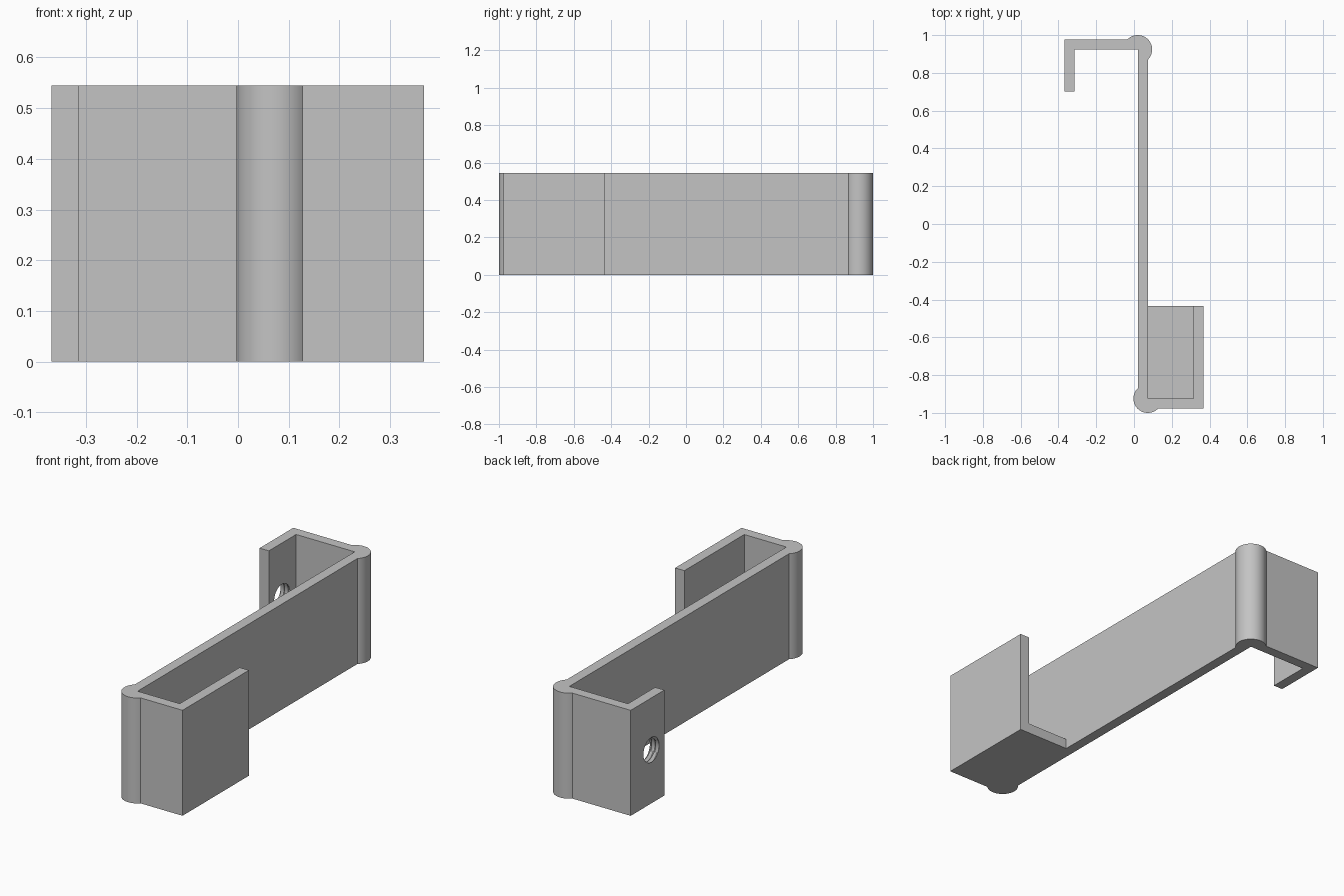
import bpy, bmesh
from math import asin, cos, sin, pi, tau, radians

default = bpy.data.objects.get("Cube")
if default:
    bpy.data.objects.remove(default, do_unlink=True)

HEIGHT = 0.545
WALL = 0.053          # sheet thickness
RADIUS = 0.076        # corner bead radius

grey = bpy.data.materials.new("plain_grey")
grey.use_nodes = True
colour = (0.55, 0.55, 0.55, 1)
grey.diffuse_color = colour
grey.node_tree.nodes["Principled BSDF"].inputs["Base Color"].default_value = colour


def make_object(name, bm):
    bmesh.ops.recalc_face_normals(bm, faces=bm.faces[:])
    mesh = bpy.data.meshes.new(name)
    bm.to_mesh(mesh)
    bm.free()
    mesh.materials.append(grey)
    obj = bpy.data.objects.new(name, mesh)
    bpy.context.collection.objects.link(obj)
    return obj


def prism(name, outline, height):
    bm = bmesh.new()
    face = bm.faces.new([bm.verts.new((x, y, 0)) for x, y in outline])
    top = bmesh.ops.extrude_face_region(bm, geom=[face])["geom"]
    bmesh.ops.translate(bm, vec=(0, 0, height),
                        verts=[v for v in top if isinstance(v, bmesh.types.BMVert)])
    return make_object(name, bm)


def bead(centre, start, end, steps=40):
    """Round bead wrapping the outside of a corner."""
    angles = [start + (end - start) * i / steps for i in range(steps + 1)]
    return [(centre[0] + RADIUS * cos(a), centre[1] + RADIUS * sin(a)) for a in angles]


# Bracket: long web, two hooked ends and a bead on each corner
front, back = (0.073, -0.924), (0.02, 0.924)
right, left = 0.367, -0.368
front_tip, back_tip = -0.435, 0.702
meet = asin(WALL / RADIUS)
outline = [front, (right - WALL, front[1]), (right - WALL, front_tip),
           (right, front_tip), (right, front[1] - WALL)]
outline += bead(front, -meet, meet - 1.5 * pi)
outline += [back, (left + WALL, back[1]), (left + WALL, back_tip),
            (left, back_tip), (left, back[1] + WALL)]
outline += bead(back, pi - meet, meet - pi / 2)
bracket = prism("bracket", outline, HEIGHT)

# Floor closing the bottom of the front pocket
prism("pocket_floor", [front, (right - WALL, front[1]),
                       (right - WALL, front_tip), (front[0], front_tip)], WALL)

# Threaded screw hole through the back hook
PITCH, SIDES, PER_TURN, TURNS = 0.022, 48, 6, 5
bm = bmesh.new()
rings = []
for j in range(PER_TURN * TURNS + 1):
    x = left + WALL / 2 + PITCH * (j / PER_TURN - TURNS / 2)
    ring = []
    for i in range(SIDES):
        phase = (j / PER_TURN - i / SIDES) % 1
        r = 0.058 + 0.012 * abs(2 * phase - 1)
        a = tau * i / SIDES
        ring.append(bm.verts.new((x, 0.81 + r * cos(a), HEIGHT / 2 + r * sin(a))))
    rings.append(ring)
for a, b in zip(rings, rings[1:]):
    for i in range(SIDES):
        k = (i + 1) % SIDES
        bm.faces.new((a[i], a[k], b[k], b[i]))
bm.faces.new(rings[0])
bm.faces.new(rings[-1])
cutter = make_object("thread_cutter", bm)
cutter.hide_render = True

bpy.context.view_layer.objects.active = bracket
bracket.select_set(True)
cut = bracket.modifiers.new("screw_hole", "BOOLEAN")
cut.operation = "DIFFERENCE"
cut.solver = "EXACT"
cut.object = cutter
bpy.ops.object.modifier_apply(modifier=cut.name)
bpy.data.objects.remove(cutter, do_unlink=True)
bpy.ops.object.shade_smooth_by_angle(angle=radians(30))
